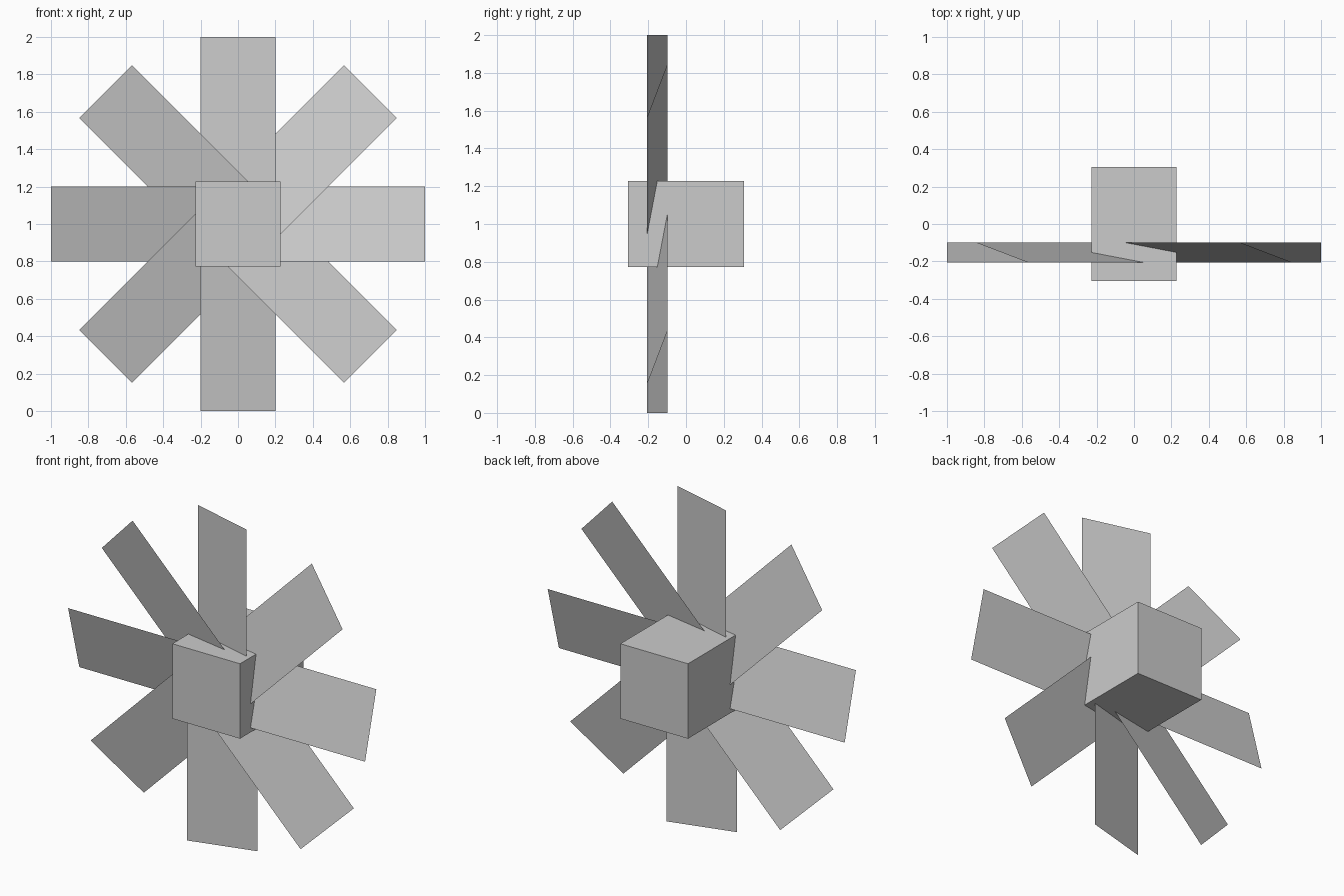
import bpy, math
from mathutils import Matrix, Vector

if "Cube" in bpy.data.objects:
    bpy.data.objects.remove(bpy.data.objects["Cube"])

CENTRE = Vector((0, 0, 1))


def mesh_object(name, verts, faces):
    me = bpy.data.meshes.new(name)
    me.from_pydata(verts, [], faces)
    ob = bpy.data.objects.new(name, me)
    bpy.context.collection.objects.link(ob)
    return ob


# Square hub block
bpy.ops.mesh.primitive_cube_add(size=1, location=CENTRE)
hub = bpy.context.object
hub.name = "hub"
hub.scale = (0.456, 0.612, 0.456)

# Eight thin pitched blades, running from the axis to the tip
half_width, front_y, back_y = 0.2, -0.206, -0.098
for i in range(8):
    blade = mesh_object(
        f"blade_{i + 1}",
        [(-half_width, back_y, 0), (half_width, front_y, 0),
         (half_width, front_y, 1), (-half_width, back_y, 1)],
        [(0, 1, 2, 3)])
    blade.matrix_world = (Matrix.Translation(CENTRE)
                          @ Matrix.Rotation(i * math.pi / 4, 4, 'Y'))
